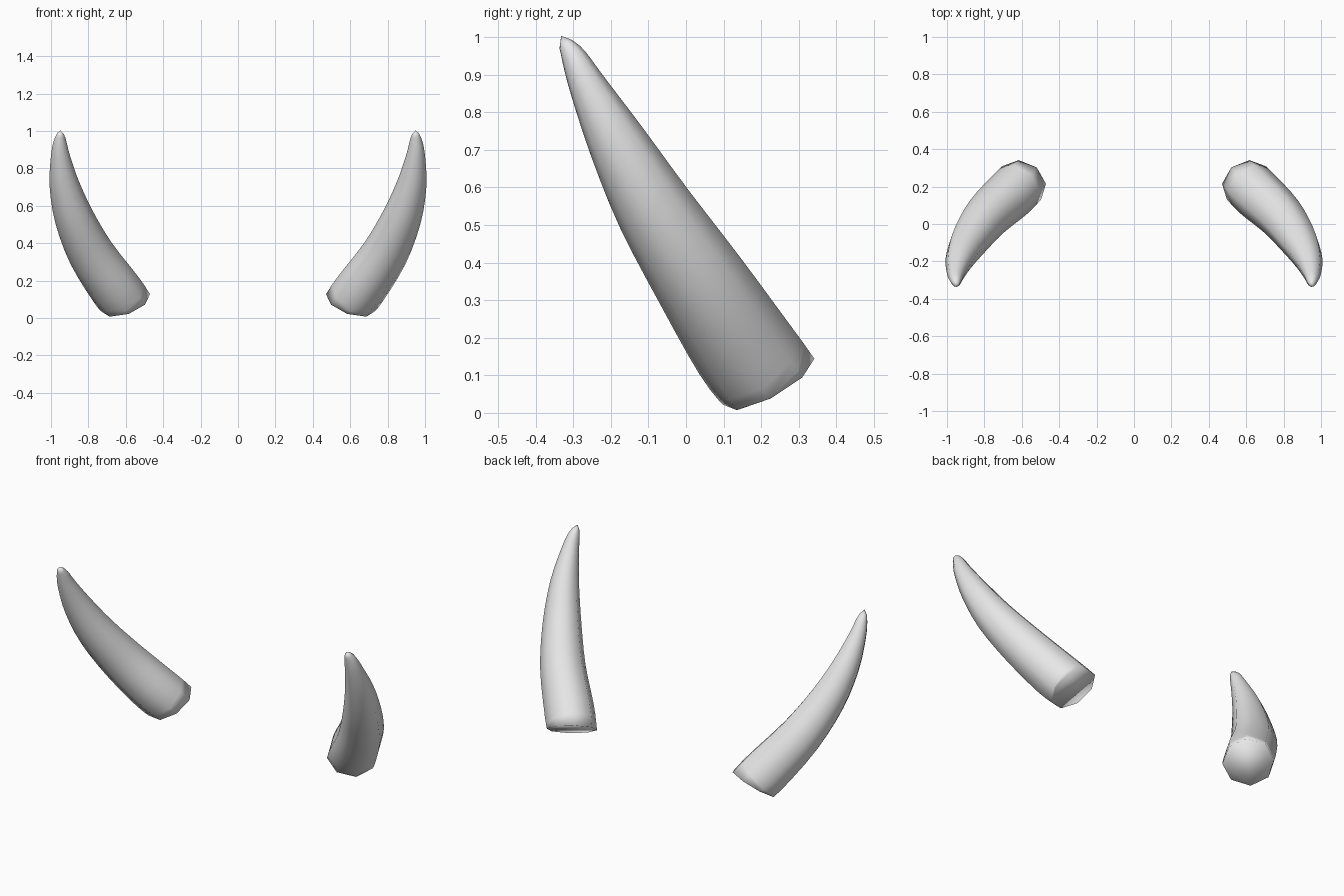
import bpy, bmesh, math
from mathutils import Vector

cube = bpy.data.objects.get("Cube")
if cube:
    bpy.data.objects.remove(cube, do_unlink=True)

SIDES = 8
RINGS_PER_SPAN = 3

# Centre line and radius of the horn on the +x side: x, y, z, radius
PATH = [
    (0.600, 0.220, 0.083, 0.137),
    (0.665, 0.155, 0.170, 0.138),
    (0.785, 0.042, 0.345, 0.125),
    (0.877, -0.083, 0.540, 0.105),
    (0.930, -0.183, 0.720, 0.079),
    (0.950, -0.260, 0.867, 0.051),
    (0.952, -0.298, 0.946, 0.034),
    (0.950, -0.320, 0.981, 0.020),
]
TIP = Vector((0.949, -0.332, 1.003))
BASE_NORMAL = Vector((0.306, -0.459, 0.83)).normalized()
BASE_SPOKE = Vector((-0.26, -0.01, 0.09))   # points at one corner of the base

bone = bpy.data.materials.new("grey horn")
bone.use_nodes = True
colour = (0.8, 0.8, 0.8, 1.0)
bone.diffuse_color = colour
bone.node_tree.nodes["Principled BSDF"].inputs["Base Color"].default_value = colour


def smooth_path(points, steps):
    """Catmull-Rom samples through the control points."""
    p = [Vector(q) for q in points]
    p = [2 * p[0] - p[1]] + p + [2 * p[-1] - p[-2]]
    out = []
    for i in range(1, len(p) - 2):
        a, b, c, d = p[i - 1:i + 3]
        for s in range(steps):
            t = s / steps
            out.append(0.5 * (2 * b + (c - a) * t + (2 * a - 5 * b + 4 * c - d) * t * t
                              + (3 * b - a - 3 * c + d) * t ** 3))
    return out + [p[-2]]


def build_horn(name, side):
    bm = bmesh.new()
    samples = smooth_path(PATH, RINGS_PER_SPAN)
    centres = [s.to_3d() for s in samples]
    spoke, rings = BASE_SPOKE, []
    for i, s in enumerate(samples):
        if i == 0:
            axis = BASE_NORMAL
        else:
            axis = (centres[min(i + 1, len(centres) - 1)] - centres[i - 1]).normalized()
        # carry the spoke along so the rings do not twist
        spoke = (spoke - axis * spoke.dot(axis)).normalized()
        other = axis.cross(spoke)
        ring = []
        for k in range(SIDES):
            a = 2 * math.pi * k / SIDES
            v = centres[i] + (spoke * math.cos(a) + other * math.sin(a)) * s[3]
            ring.append(bm.verts.new((v.x * side, v.y, v.z)))
        rings.append(ring)
    # side walls
    for lo, hi in zip(rings, rings[1:]):
        for k in range(SIDES):
            n = (k + 1) % SIDES
            bm.faces.new((lo[k], lo[n], hi[n], hi[k]))
    # pointed tip and flat base
    tip = bm.verts.new((TIP.x * side, TIP.y, TIP.z))
    for k in range(SIDES):
        bm.faces.new((rings[-1][k], rings[-1][(k + 1) % SIDES], tip))
    bm.faces.new(rings[0])
    bmesh.ops.recalc_face_normals(bm, faces=bm.faces)
    for f in bm.faces:
        f.smooth = True
    mesh = bpy.data.meshes.new(name)
    bm.to_mesh(mesh)
    bm.free()
    mesh.materials.append(bone)
    bpy.context.collection.objects.link(bpy.data.objects.new(name, mesh))


build_horn("left_horn", 1)
build_horn("right_horn", -1)
